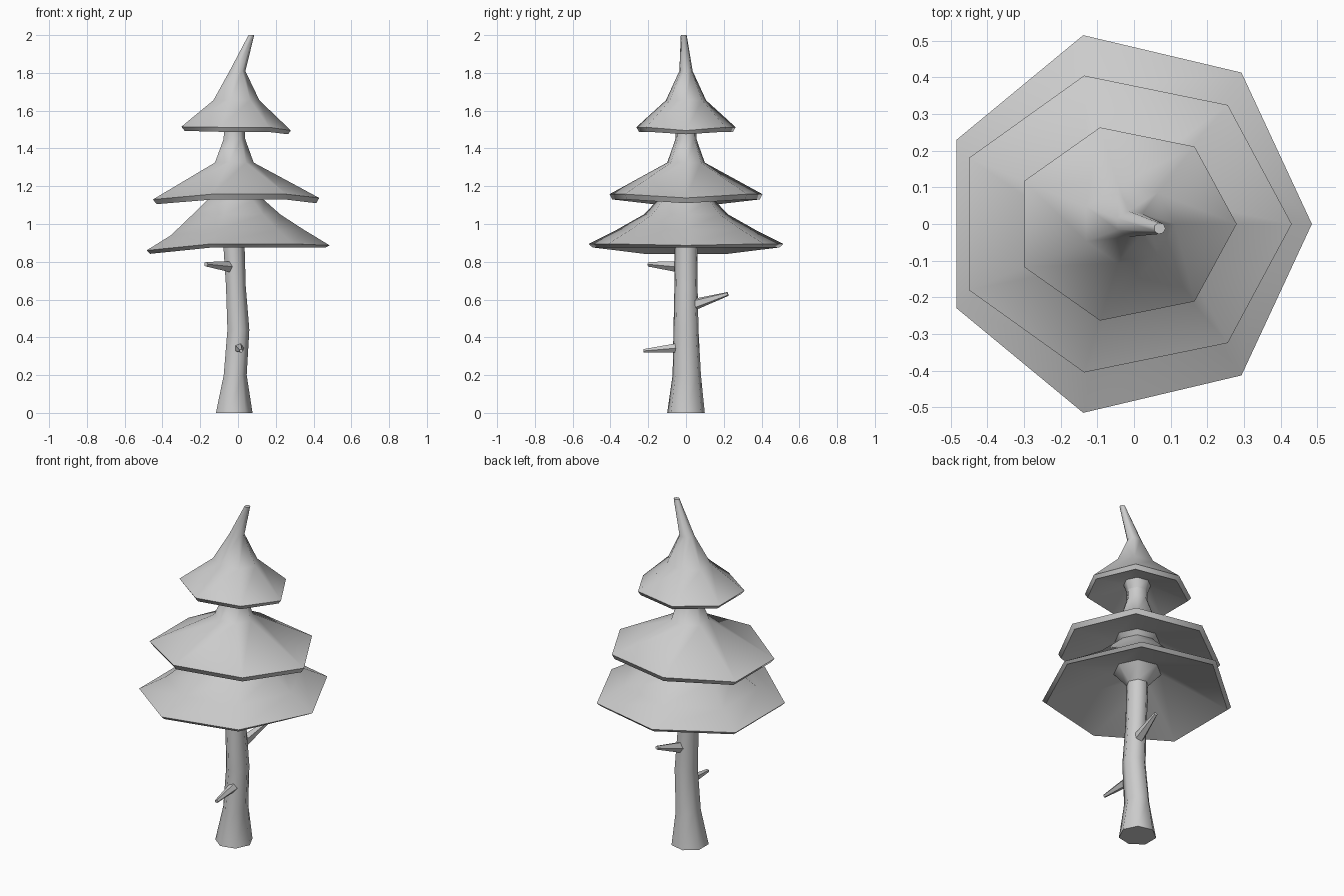
import bpy, bmesh, math
from mathutils import Vector

if "Cube" in bpy.data.objects:
    bpy.data.objects.remove(bpy.data.objects["Cube"])

SIDES = 7


def finish(name, bm):
    bmesh.ops.recalc_face_normals(bm, faces=bm.faces)
    me = bpy.data.meshes.new(name)
    bm.to_mesh(me)
    bm.free()
    ob = bpy.data.objects.new(name, me)
    bpy.context.collection.objects.link(ob)
    bpy.ops.object.select_all(action='DESELECT')
    ob.select_set(True)
    bpy.context.view_layer.objects.active = ob
    bpy.ops.object.shade_smooth_by_angle(angle=math.radians(60))
    return ob


def bridge(bm, loops, cap_start, cap_end):
    for a, b in zip(loops, loops[1:]):
        n = len(a)
        for i in range(n):
            j = (i + 1) % n
            bm.faces.new((a[i], a[j], b[j], b[i]))
    if cap_start:
        bm.faces.new(loops[0][::-1])
    if cap_end:
        bm.faces.new(loops[-1])


def loft(name, rings, cap_start=False, cap_end=False):
    """rings: (centre x, centre y, radius x, radius y, z, right dz, left dz)"""
    bm = bmesh.new()
    loops = []
    for cx, cy, rx, ry, z, *dz in rings:
        right, left = dz or (0, 0)
        loop = []
        for i in range(SIDES):
            a = math.tau * i / SIDES
            d = right if i == 0 else left if i in (3, 4) else 0
            loop.append(bm.verts.new((cx + rx * math.cos(a), cy + ry * math.sin(a), z + d)))
        loops.append(loop)
    bridge(bm, loops, cap_start, cap_end)
    return finish(name, bm)


def branch(name, root, tip, r0, r1, sides=5):
    bm = bmesh.new()
    root, tip = Vector(root), Vector(tip)
    q = (tip - root).to_track_quat('Z', 'Y')
    loops = []
    for p, r in ((root, r0), (tip, r1)):
        loops.append([bm.verts.new(p + q @ Vector((r * math.cos(math.tau * i / sides),
                                                   r * math.sin(math.tau * i / sides), 0)))
                      for i in range(sides)])
    bridge(bm, loops, True, True)
    return finish(name, bm)


# shared rings where neighbouring parts meet
neck_1 = (-.024, 0, .059, .061, .93)
neck_2 = (-.02, 0, .10, .10, 1.18)
neck_3 = (-.022, 0, .058, .056, 1.50)

# crooked trunk with flared foot
loft("trunk", [
    (-.025, 0, .102, .102, 0),
    (-.018, .004, .064, .077, .20),
    (-.001, 0, .061, .068, .44),
    (-.014, 0, .055, .063, .67),
    (-.024, 0, .059, .061, .88),
    neck_1], cap_start=True)

# lowest foliage skirt
loft("lower_foliage", [
    neck_1,
    (-.024, 0, .13, .13, 1.01),
    (-.025, 0, .49, .508, .876, 0, -.034),
    (-.025, 0, .51, .528, .895, -.008, -.035),
    (-.022, 0, .37, .375, .97, 0, -.03),
    (-.02, 0, .245, .23, 1.05),
    (-.02, 0, .16, .155, 1.125),
    neck_2])

# middle foliage skirt
loft("middle_foliage", [
    neck_2,
    (-.022, 0, .125, .12, 1.205),
    (-.03, 0, .445, .40, 1.13, -.02, -.025),
    (-.033, 0, .463, .415, 1.158, -.02, -.028),
    (-.025, 0, .108, .102, 1.325),
    (-.022, 0, .06, .057, 1.45),
    neck_3])

# top foliage with bent tip
loft("top_foliage", [
    neck_3,
    (-.022, 0, .075, .072, 1.55),
    (-.023, 0, .288, .255, 1.488, -.013, .005),
    (-.025, 0, .305, .27, 1.512, -.017, .003),
    (-.015, 0, .128, .109, 1.655),
    (-.005, 0, .044, .036, 1.81),
    (.07, -.012, .016, .016, 2.0)], cap_end=True)

# bare branch stubs
branch("high_branch", (-.035, -.02, .772), (-.17, -.197, .787), .032, .013)
branch("mid_branch", (0, .03, .57), (.035, .222, .63), .033, .011)
branch("low_branch", (.005, -.03, .345), (.017, -.225, .328), .028, .01)
